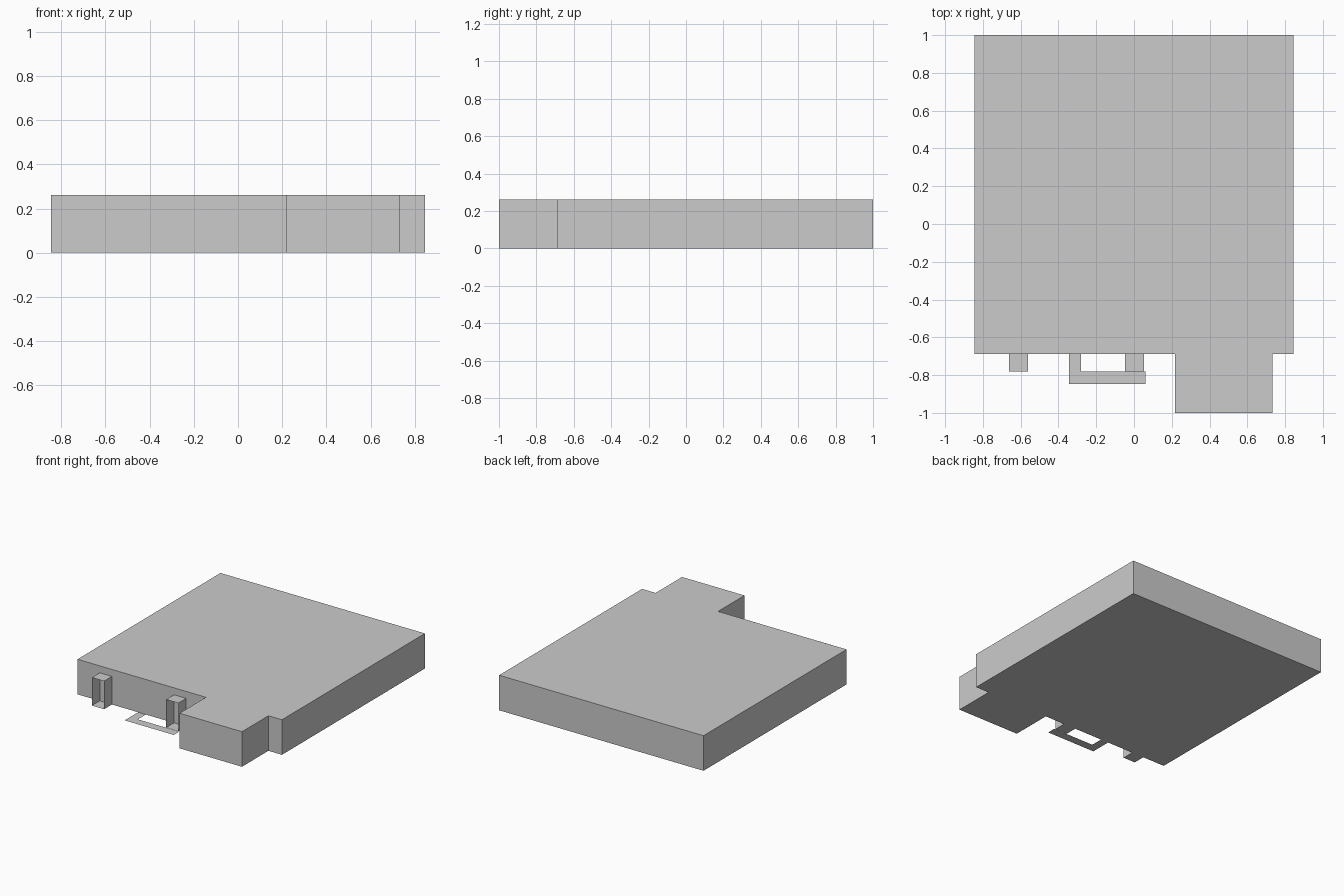
import bpy, bmesh

if "Cube" in bpy.data.objects:
    bpy.data.objects.remove(bpy.data.objects["Cube"])

FRONT = -0.688   # y of the main front wall


def make_object(name, bm):
    mesh = bpy.data.meshes.new(name)
    bm.to_mesh(mesh)
    bm.free()
    obj = bpy.data.objects.new(name, mesh)
    bpy.context.collection.objects.link(obj)
    return obj


def flat_outline(name, points, height=0.0):
    """Outline on the ground, extruded up when a height is given."""
    bm = bmesh.new()
    face = bm.faces.new([bm.verts.new((x, y, 0)) for x, y in points])
    if height:
        top = bmesh.ops.extrude_face_region(bm, geom=[face], use_keep_orig=True)
        verts = [v for v in top["geom"] if isinstance(v, bmesh.types.BMVert)]
        bmesh.ops.translate(bm, verts=verts, vec=(0, 0, height))
        bmesh.ops.recalc_face_normals(bm, faces=bm.faces)
    return make_object(name, bm)


def open_post(name, x0, x1, y0, y1, height):
    """Thin-walled post: top, floor and sides, open at the front."""
    bm = bmesh.new()
    ring = [(x0, 0), (x1, 0), (x1, height), (x0, height)]
    front = [bm.verts.new((x, y0, z)) for x, z in ring]
    back = [bm.verts.new((x, y1, z)) for x, z in ring]
    for i in range(4):
        j = (i + 1) % 4
        bm.faces.new((front[i], front[j], back[j], back[i]))
    return make_object(name, bm)


# Main block with the projecting wing at the front right
flat_outline("building_body", [
    (-0.845, FRONT), (0.217, FRONT), (0.217, -1), (0.733, -1),
    (0.733, FRONT), (0.845, FRONT), (0.845, 1), (-0.845, 1)], 0.262)

# Two entrance posts against the front wall
open_post("left_post", -0.661, -0.561, -0.78, FRONT, 0.21)
open_post("right_post", -0.048, 0.053, -0.78, FRONT, 0.21)

# Flat path on the ground joining the wall to the right post
flat_outline("ground_path", [
    (-0.344, FRONT), (-0.344, -0.847), (0.062, -0.847), (0.062, -0.782),
    (-0.28, -0.782), (-0.28, FRONT)])
